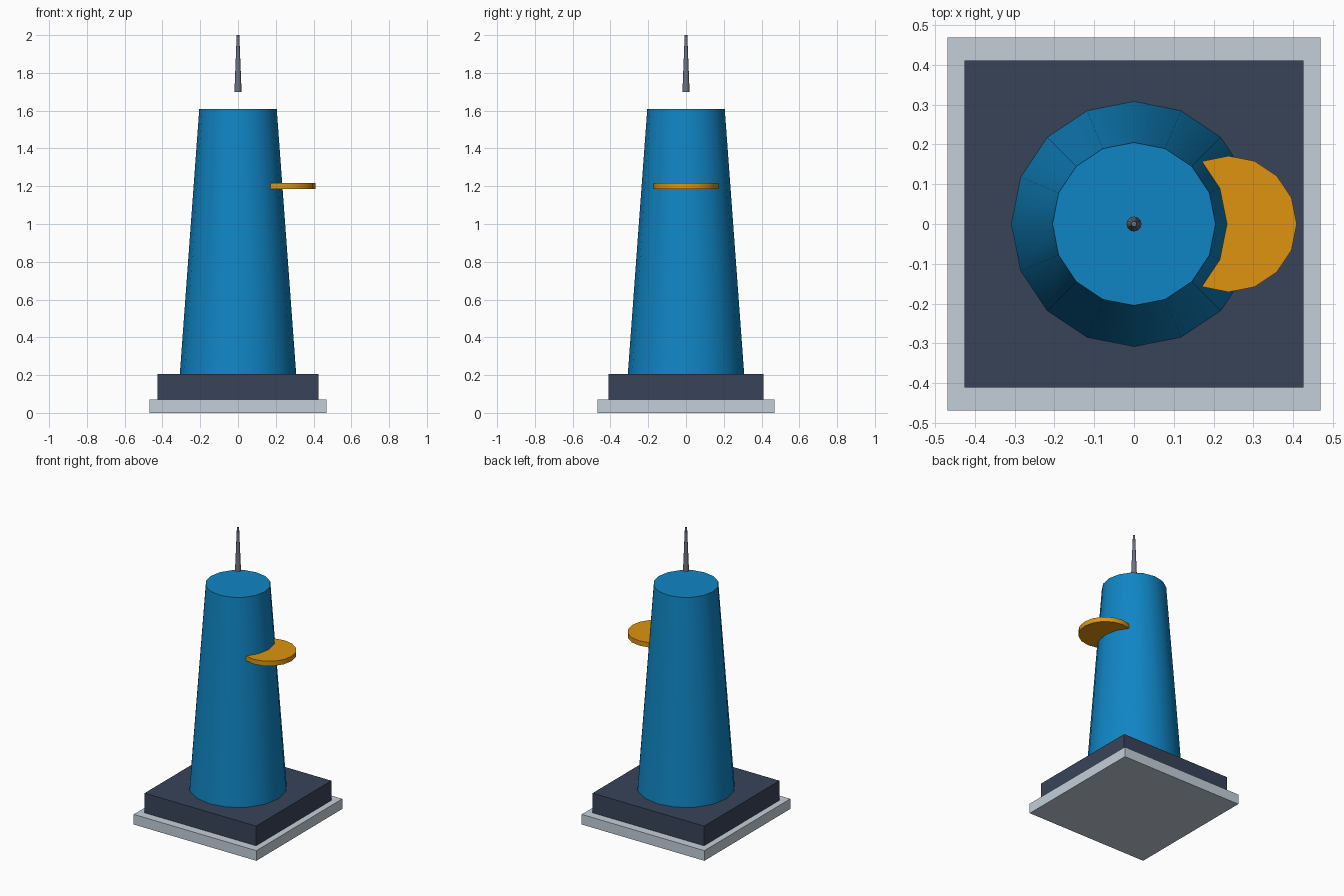
import bpy
import math

cube = bpy.data.objects.get("Cube")
if cube:
    bpy.data.objects.remove(cube, do_unlink=True)


def material(name, rgb):
    # sRGB 0-255 to linear
    lin = [((c / 255 + 0.055) / 1.055) ** 2.4 for c in rgb]
    mat = bpy.data.materials.new(name)
    mat.use_nodes = True
    mat.diffuse_color = (*lin, 1)
    mat.node_tree.nodes["Principled BSDF"].inputs["Base Color"].default_value = (*lin, 1)
    return mat


def finish(name, mat):
    obj = bpy.context.object
    obj.name = obj.data.name = name
    obj.data.materials.append(mat)
    return obj


def box(name, x, width, depth, bottom, top, mat):
    bpy.ops.mesh.primitive_cube_add(size=1, location=(x, 0, (bottom + top) / 2))
    obj = finish(name, mat)
    obj.scale = (width, depth, top - bottom)
    bpy.ops.object.transform_apply(location=False, rotation=False)


def round_part(name, x, r_low, r_high, bottom, top, mat, sides=16):
    bpy.ops.mesh.primitive_cone_add(vertices=sides, radius1=r_low, radius2=r_high,
                                    depth=top - bottom, location=(x, 0, (bottom + top) / 2))
    finish(name, mat)
    bpy.ops.object.shade_smooth_by_angle(angle=math.radians(50))


pale = material("pale grey", (196, 207, 217))
slate = material("dark slate", (56, 68, 89))
blue = material("tower blue", (16, 133, 196))
amber = material("amber", (221, 148, 15))
steel = material("steel grey", (107, 114, 128))

# Stepped square base
box("ground_slab", 0, 0.938, 0.938, 0, 0.07, pale)
box("podium", 0, 0.852, 0.822, 0.07, 0.206, slate)

# Tapered tower with a side landing disc
round_part("tower", 0, 0.308, 0.205, 0.206, 1.61, blue)
round_part("landing_disc", 0.238, 0.171, 0.171, 1.184, 1.217, amber)

# Mast hovering above the roof
round_part("mast", 0, 0.019, 0.007, 1.7, 2.0, steel, sides=12)
